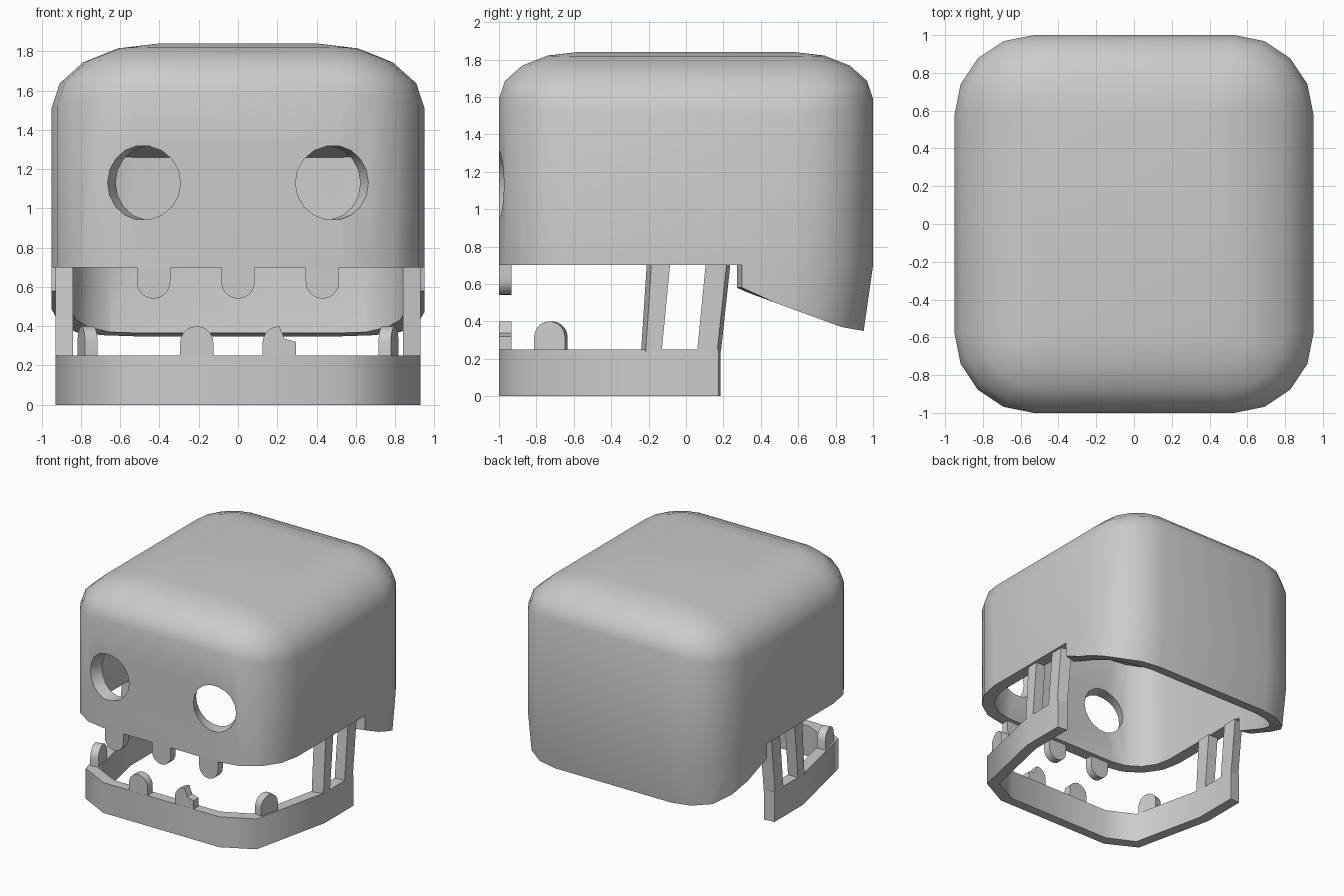
import bpy, bmesh, math
from mathutils import Matrix, Vector

if "Cube" in bpy.data.objects:
    bpy.data.objects.remove(bpy.data.objects["Cube"])


def loft(name, rings, smooth=0):
    """Closed solid through rings of equal point count."""
    bm = bmesh.new()
    vs = [[bm.verts.new(p) for p in ring] for ring in rings]
    n = len(rings[0])
    for a, b in zip(vs, vs[1:]):
        for i in range(n):
            j = (i + 1) % n
            bm.faces.new((a[i], a[j], b[j], b[i]))
    bm.faces.new(vs[0][::-1])
    bm.faces.new(vs[-1])
    bmesh.ops.remove_doubles(bm, verts=bm.verts, dist=1e-4)
    bmesh.ops.recalc_face_normals(bm, faces=bm.faces)
    me = bpy.data.meshes.new(name)
    bm.to_mesh(me)
    bm.free()
    ob = bpy.data.objects.new(name, me)
    bpy.context.collection.objects.link(ob)
    if smooth:
        shade(ob, smooth)
    return ob


def select(ob):
    bpy.ops.object.select_all(action='DESELECT')
    ob.select_set(True)
    bpy.context.view_layer.objects.active = ob


def shade(ob, angle):
    select(ob)
    bpy.ops.object.shade_smooth_by_angle(angle=math.radians(angle))


def cut(ob, cutter):
    m = ob.modifiers.new("cut", 'BOOLEAN')
    m.operation = 'DIFFERENCE'
    m.solver = 'EXACT'
    m.object = cutter
    select(ob)
    bpy.ops.object.modifier_apply(modifier=m.name)
    bpy.data.objects.remove(cutter)


# Rounded-rectangle plan: points with corner parameter s (0 side, 1 front/back)
def plan(inset=0.0):
    r, pts = 0.42 - inset, []
    for sx, sy in ((1, 1), (-1, 1), (-1, -1), (1, -1)):
        ks = range(5) if sx * sy > 0 else range(4, -1, -1)
        for k in ks:
            a = math.radians(22.5 * k)
            pts.append((sx * (0.53 + r * math.cos(a)), sy * (0.58 + r * math.sin(a)), k / 4))
    return pts


def level(pts, z, back=0.0):
    return [(x, y - (back if y > 0 else 0), z) for x, y, s in pts]


# Skull: rounded block, hollowed, trimmed underneath
outer = plan()
rings = [level(outer, 0.2, 0.071), level(outer, 0.7)]
for k in range(5):
    c, sn = math.cos(math.radians(22.5 * k)), math.sin(math.radians(22.5 * k))
    rings.append([(math.copysign(0.4, x) * (1 - c) + x * c,
                   math.copysign(0.58, y) * (1 - c) + y * c,
                   1.84 - (0.33 - 0.08 * s) * (1 - sn)) for x, y, s in outer])
skull = loft("skull", rings)

# Cavity with a ceiling that falls towards the back
inner = plan(0.1)
cut(skull, loft("cavity", [level(inner, 0.0, 0.1), level(inner, 0.7),
                           [(x, y, 1.44 - 0.2 * y) for x, y, s in inner]]))


def trim(x):
    step = 0.30 + (abs(x) - 0.95) * 0.28
    return [(x, y, z) for y, z in ((-1.3, -0.5), (-1.3, 0.7), (step, 0.7), (step, 0.58),
                                   (0.83, 0.37), (0.96, 0.347), (1.3, 0.3), (1.3, -0.5))]


cut(skull, loft("trim", [trim(x) for x in (-1.2, -0.8, 0.8, 1.2)]))

# Eye sockets, tilted towards the middle
for sx in (-1, 1):
    ring = [(0.192 * math.cos(i * math.tau / 18), 0.19 * math.sin(i * math.tau / 18)) for i in range(18)]
    cut(skull, loft("eye_socket", [[(sx * (0.48 - 0.45 * d) + u, -0.99 + d, 1.13 + v) for u, v in ring]
                                   for d in (-0.2, 0.3)]))
shade(skull, 40)

# Jaw: U-shaped band
half_out = [(0.93, 0.175), (0.93, -0.2), (0.78, -0.87), (0.53, -1.0)]
half_in = [(0.48, -0.92), (0.705, -0.81), (0.84, -0.2), (0.84, 0.185)]
mir = lambda pts: [(-x, y) for x, y in reversed(pts)]
jaw_pts = half_out + mir(half_out) + mir(half_in) + half_in
loft("jaw", [[(x, y, z) for x, y in jaw_pts] for z in (0, 0.25)], 60)

# Jaw posts leaning back up to the skull; f and r narrow the outer face
for sx in (-1, 1):
    for name, b0, b1, t0, t1, f, r in (("front_post", -0.24, -0.13, -0.21, -0.085, 0.025, 0),
                                       ("rear_post", 0.06, 0.187, 0.105, 0.237, 0, 0.02)):
        loft(name, [[(sx * 0.93, y0 + f, z), (sx * 0.93, y1 - r, z),
                     (sx * 0.84, y1, z), (sx * 0.84, y0, z)]
                    for y0, y1, z in ((b0, b1, 0.24), (t0, t1, 0.705))])


# Teeth: round-ended tabs
def tooth(name, profile, mat, depth=0.065):
    loft(name, [[mat @ Vector((u, d, v)) for u, v in profile] for d in (0, depth)], 32)


arc = [(0.085 * math.cos(math.pi * i / 10), 0.085 * math.sin(math.pi * i / 10)) for i in range(11)]
tab = [(0.085, -0.085)] + arc + [(-0.085, -0.085)]
broken = [(0.085, -0.085), (0.085, 0.005), (0.027, 0.022), (0.0, 0.085)] + arc[6:] + [(-0.085, -0.085)]
for x in (-0.43, 0, 0.43):
    tooth("upper_tooth", [(u, -v) for u, v in tab], Matrix.Translation((x, -0.999, 0.625)))
tooth("lower_tooth", tab, Matrix.Translation((-0.21, -0.999, 0.315)))
tooth("broken_tooth", broken, Matrix.Translation((0.21, -0.999, 0.315)))
for sx in (-1, 1):
    # wall-hugging tabs; the thickness runs inwards on both sides
    tooth("side_tooth", tab, Matrix.Scale(sx, 4, (1, 0, 0)) @ Matrix.Translation((0.798, -0.73, 0.315))
          @ Matrix.Rotation(math.radians(77), 4, 'Z'))
